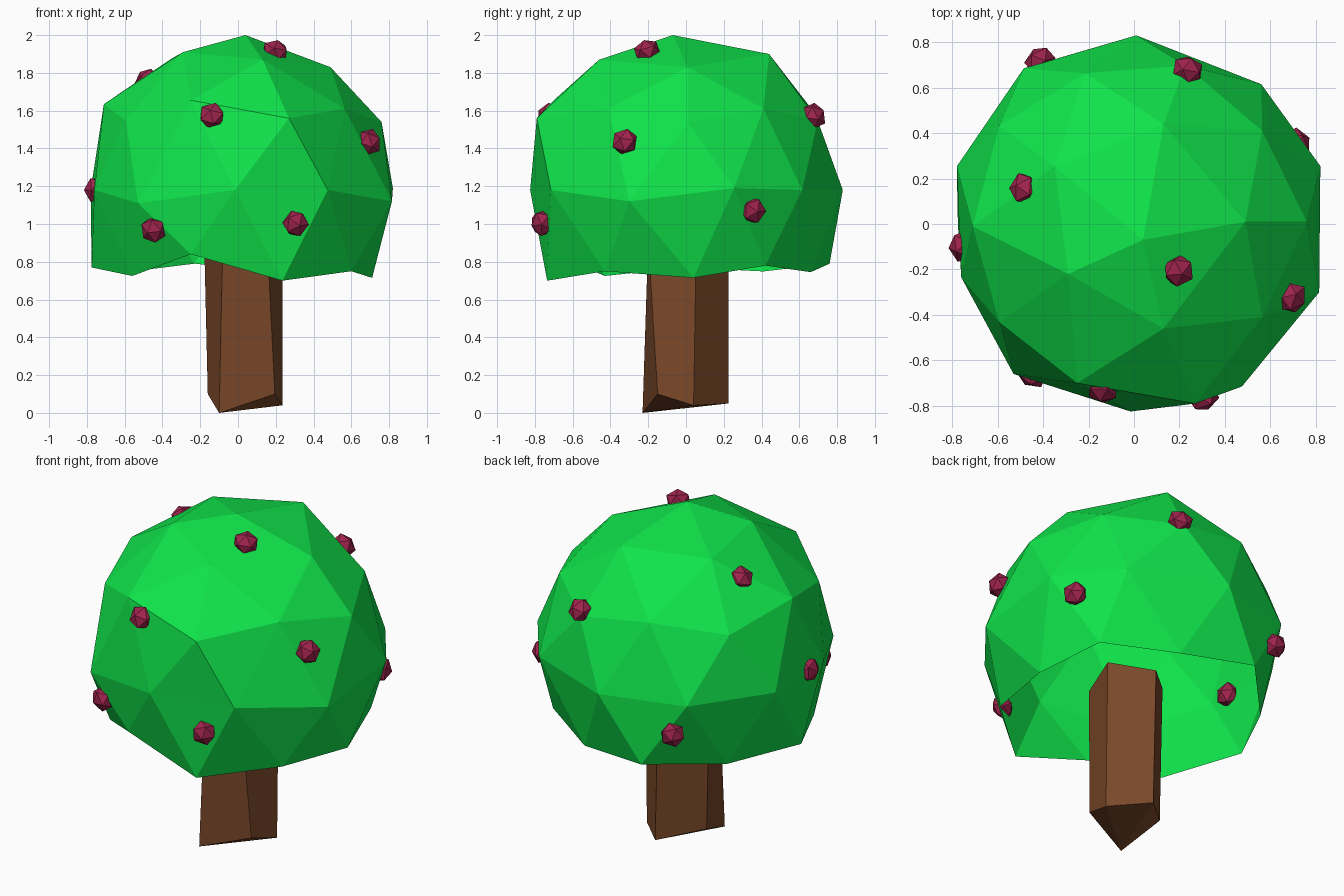
import bpy, bmesh
from mathutils import Vector

if "Cube" in bpy.data.objects:
    bpy.data.objects.remove(bpy.data.objects["Cube"])


def material(name, rgb):
    m = bpy.data.materials.new(name)
    m.diffuse_color = (*rgb, 1)
    m.use_nodes = True
    m.node_tree.nodes["Principled BSDF"].inputs["Base Color"].default_value = m.diffuse_color
    return m


def make_object(name, bm, mat):
    bmesh.ops.recalc_face_normals(bm, faces=bm.faces)
    mesh = bpy.data.meshes.new(name)
    bm.to_mesh(mesh)
    bm.free()
    mesh.materials.append(mat)
    ob = bpy.data.objects.new(name, mesh)
    bpy.context.collection.objects.link(ob)
    return ob


green = material("leaf_green", (0.005, 0.78, 0.07))
brown = material("bark_brown", (0.195, 0.065, 0.022))
red = material("berry_red", (0.35, 0.017, 0.075))
CENTRE = Vector((0, 0, 1.18))

# Crown: open-bottomed icosphere, with its corners pulled slightly out of place
bm = bmesh.new()
bmesh.ops.create_icosphere(bm, subdivisions=2, radius=0.82)
bmesh.ops.translate(bm, verts=bm.verts, vec=CENTRE)
bmesh.ops.delete(bm, geom=[v for v in bm.verts if v.co.z < 0.6], context='VERTS')
top_corners = [(.04, -.07, 2), (.49, .01, 1.83), (.13, -.46, 1.87), (-.29, -.22, 1.91),
               (.13, .44, 1.9), (.76, .01, 1.54), (.27, -.79, 1.56), (-.25, -.70, 1.655),
               (-.71, -.01, 1.635)]
middle_corners = [(.82, .255, 1.19), (.815, -.3, 1.12), (.475, -.715, 1.18),
                  (-.015, -.825, 1.18), (-.53, -.66, 1.11), (-.76, -.235, 1.18),
                  (-.485, .685, 1.18), (.01, .83, 1.18), (.56, .615, 1.18)]
rim_corners = [(.71, .04, .715), (.6, -.43, .75), (.235, -.735, .70), (-.25, -.70, .84),
               (-.56, -.43, .725), (-.775, 0, .77), (.6, .42, .78), (-.23, .76, .79),
               (.22, .66, .745)]
for corner in top_corners + middle_corners + rim_corners:
    target = Vector(corner)
    min(bm.verts, key=lambda v: (v.co - target).length).co = target
make_object("leaf_crown", bm, green)

# Trunk: uneven five-sided prism with a bevelled-looking folded foot
foot = [(-.10, -.23, 0), (.195, -.15, .10), (.235, .04, .04), (.05, .225, .05), (-.16, .03, .10)]
head = [(-.08, -.20, .92), (.155, -.20, .91), (.235, .055, .95), (.03, .225, .90), (-.18, .03, .95)]
bm = bmesh.new()
low = [bm.verts.new(p) for p in foot]
high = [bm.verts.new(p) for p in head]
bm.faces.new((low[2], low[1], low[0]))
bm.faces.new((low[3], low[2], low[0]))
bm.faces.new((low[4], low[3], low[0]))
bm.faces.new(high)
for i in range(5):
    j = (i + 1) % 5
    bm.faces.new((low[i], low[j], high[j], high[i]))
make_object("trunk", bm, brown)

# Berries: small flattened icospheres facing outward, half sunk in the crown
berries = [(.20, -.21, 1.93), (-.14, -.74, 1.58), (.71, -.33, 1.44), (.31, -.775, 1.0),
           (-.455, -.67, .965), (-.77, -.10, 1.18), (-.49, .16, 1.77), (.24, .69, 1.58),
           (.73, .36, 1.07), (-.42, .73, 1.0)]
for n, place in enumerate(berries):
    bm = bmesh.new()
    bmesh.ops.create_icosphere(bm, subdivisions=1, radius=0.073)
    bmesh.ops.scale(bm, vec=(1, 1, 0.8), verts=bm.verts)
    ob = make_object(f"berry_{n + 1}", bm, red)
    outward = (Vector(place) - CENTRE).normalized()
    ob.location = Vector(place) - 0.012 * outward
    ob.rotation_euler = outward.to_track_quat('Z', 'Y').to_euler()
